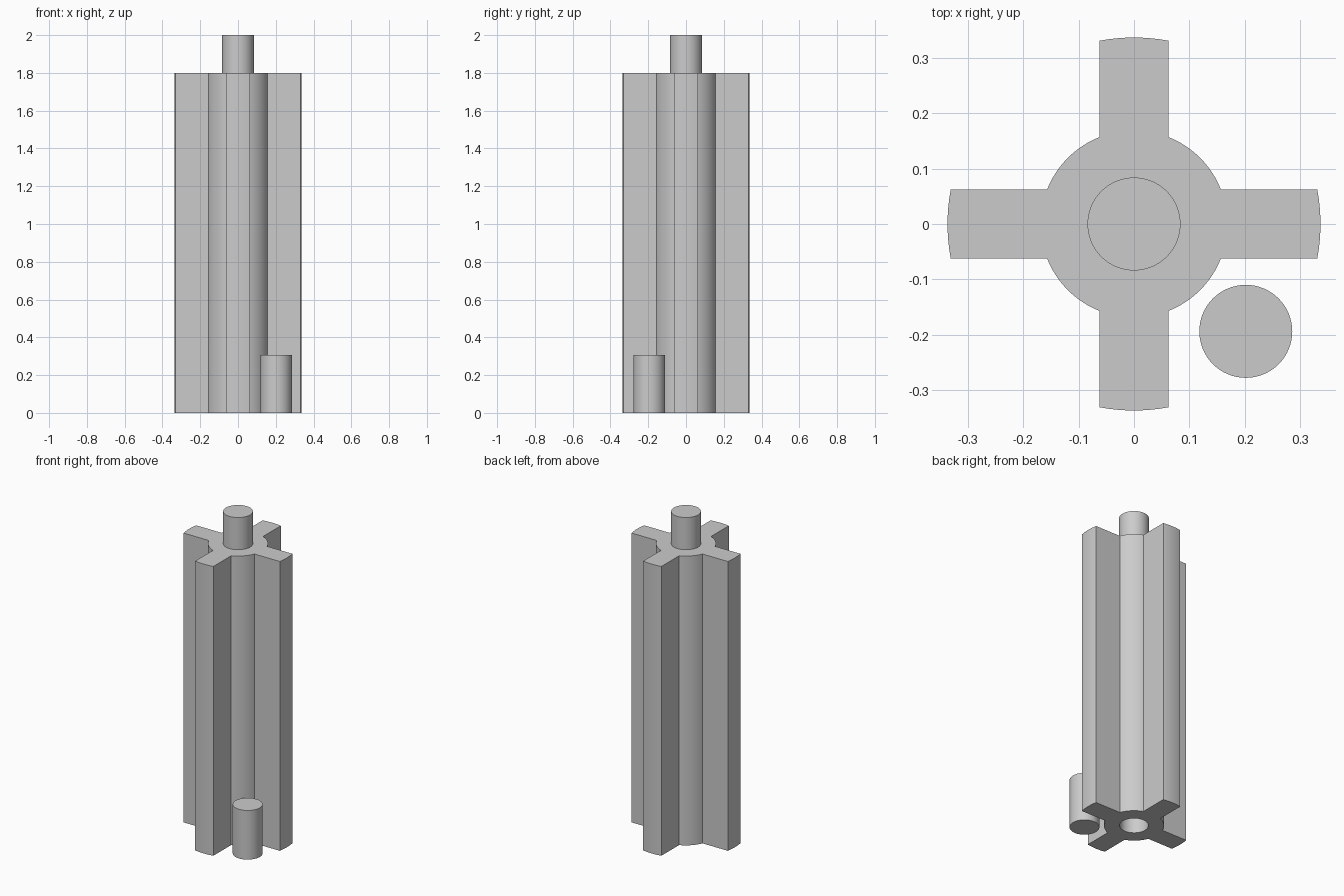
import bpy
import bmesh
from math import asin, cos, sin, pi, radians

cube = bpy.data.objects.get("Cube")
if cube:
    bpy.data.objects.remove(cube, do_unlink=True)

BODY_TOP = 1.8
CORE_R, FIN_R, FIN_HALF = 0.169, 0.337, 0.0625
PIN_R, HOLE_R, HOLE_DEPTH = 0.084, 0.081, 0.2

grey = bpy.data.materials.new("plain grey")
grey.use_nodes = True
colour = (0.6, 0.6, 0.6, 1)
grey.diffuse_color = colour
grey.node_tree.nodes["Principled BSDF"].inputs["Base Color"].default_value = colour


def smooth(obj):
    bpy.ops.object.select_all(action="DESELECT")
    obj.select_set(True)
    bpy.context.view_layer.objects.active = obj
    bpy.ops.object.shade_smooth_by_angle(angle=radians(30))


def cylinder(name, radius, bottom, top, x=0, y=0):
    bpy.ops.mesh.primitive_cylinder_add(
        vertices=64, radius=radius, depth=top - bottom,
        location=(x, y, (bottom + top) / 2))
    obj = bpy.context.object
    obj.name = name
    obj.data.materials.append(grey)
    smooth(obj)
    return obj


def arc(radius, start, end, steps):
    angles = [start + (end - start) * i / steps for i in range(steps + 1)]
    return [(radius * cos(a), radius * sin(a), 0) for a in angles]


# Cross-shaped outline: rounded fin tips joined by arcs of the core
tip = asin(FIN_HALF / FIN_R)
root = asin(FIN_HALF / CORE_R)
outline = []
for quarter in range(4):
    turn = quarter * pi / 2
    outline += arc(FIN_R, turn - tip, turn + tip, 8)
    outline += arc(CORE_R, turn + root, turn + pi / 2 - root, 12)

# Finned body, extruded upwards
bm = bmesh.new()
base = bm.faces.new([bm.verts.new(p) for p in outline])
extruded = bmesh.ops.extrude_face_region(bm, geom=[base], use_keep_orig=True)
top_verts = [v for v in extruded["geom"] if isinstance(v, bmesh.types.BMVert)]
bmesh.ops.translate(bm, verts=top_verts, vec=(0, 0, BODY_TOP))
bmesh.ops.recalc_face_normals(bm, faces=bm.faces)
mesh = bpy.data.meshes.new("finned_body")
bm.to_mesh(mesh)
bm.free()
mesh.materials.append(grey)
body = bpy.data.objects.new("finned_body", mesh)
bpy.context.collection.objects.link(body)

# Blind socket in the underside
cutter = cylinder("socket_cutter", HOLE_R, -0.1, HOLE_DEPTH)
cutter.hide_render = True
cut = body.modifiers.new("socket", "BOOLEAN")
cut.operation = "DIFFERENCE"
cut.solver = "EXACT"
cut.object = cutter
bpy.context.view_layer.objects.active = body
bpy.ops.object.modifier_apply(modifier=cut.name)
bpy.data.objects.remove(cutter, do_unlink=True)
smooth(body)

# Pin on top and loose pin standing beside the body
cylinder("top_pin", PIN_R, BODY_TOP, 2.0)
cylinder("loose_pin", PIN_R, 0, 0.306, 0.202, -0.194)
